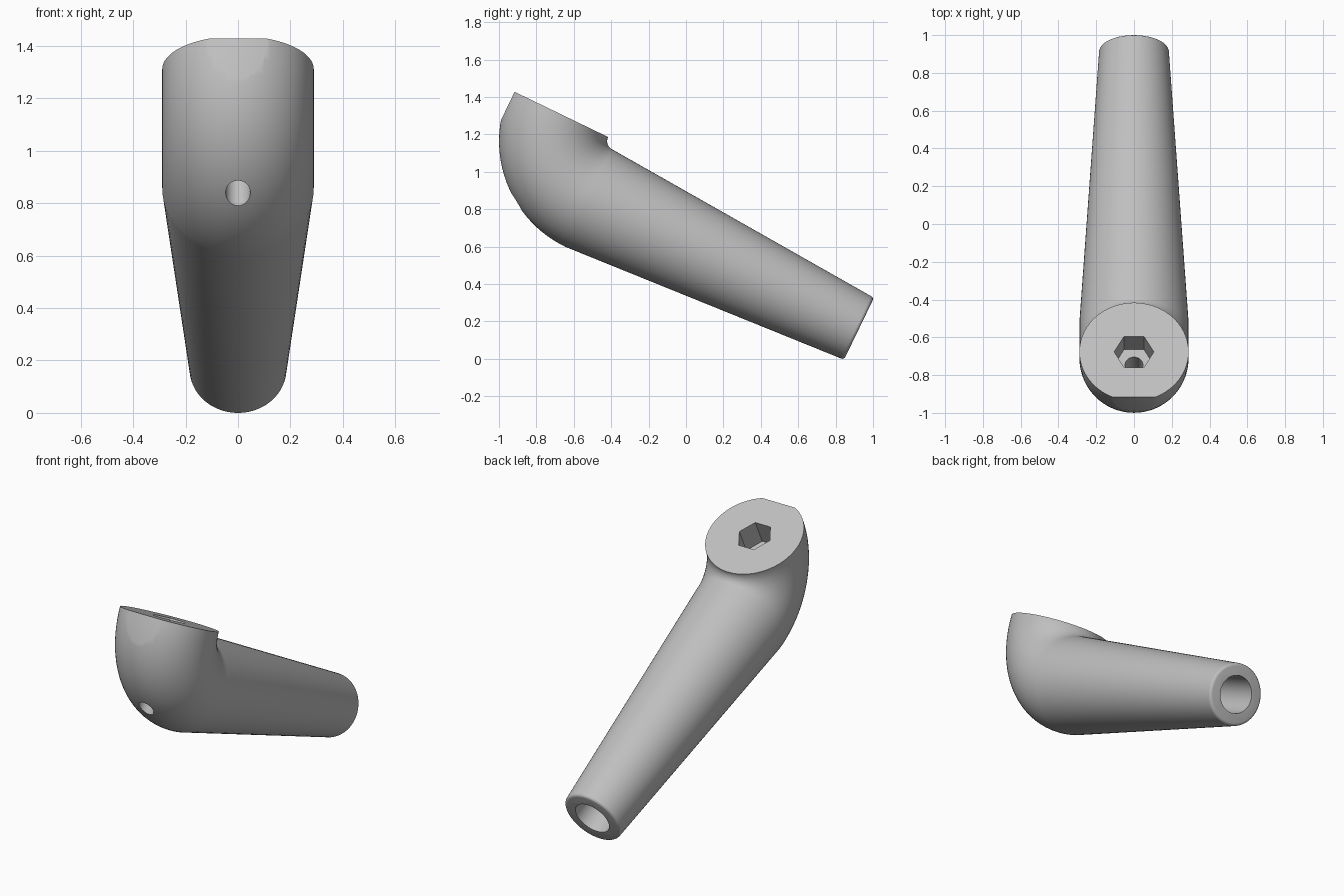
import bpy, bmesh
from math import radians, pi, sin, cos
from mathutils import Matrix

if "Cube" in bpy.data.objects:
    bpy.data.objects.remove(bpy.data.objects["Cube"])

TILT = radians(-25.8)     # slope of the grip below horizontal
R = 0.289                 # head radius
BEND = 0.339              # bend radius of the elbow centreline
AXIS_Z = 0.553            # grip centreline height before tilting
ELBOW_Y, END_Y = -0.848, 0.756
TOP_Z = AXIS_Z + BEND
HEAD_Y = ELBOW_Y - BEND
SIDES = 72

grey = bpy.data.materials.new("satin grey")
grey.use_nodes = True
colour = (0.52, 0.52, 0.52, 1)
grey.diffuse_color = colour
grey.node_tree.nodes["Principled BSDF"].inputs["Base Color"].default_value = colour


def make_object(name, bm):
    bmesh.ops.recalc_face_normals(bm, faces=bm.faces)
    mesh = bpy.data.meshes.new(name)
    bm.to_mesh(mesh)
    bm.free()
    mesh.materials.append(grey)
    obj = bpy.data.objects.new(name, mesh)
    bpy.context.collection.objects.link(obj)
    return obj


def cylinder_cutter(name, radius, depth, place, sides=48):
    bm = bmesh.new()
    bmesh.ops.create_cone(bm, cap_ends=True, segments=sides, radius1=radius,
                          radius2=radius, depth=depth, matrix=place)
    return make_object(name, bm)


# Swept body: quarter-turn elbow, then a tapered grip with a softened end
bm = bmesh.new()
rings = []


def add_ring(y, z, radius, turn):
    # turn 0 faces along the grip, turn 90 degrees faces along the head
    ring = []
    for i in range(SIDES):
        a = 2 * pi * i / SIDES
        out = radius * cos(a)
        ring.append(bm.verts.new((radius * sin(a), y + out * sin(turn), z + out * cos(turn))))
    rings.append(ring)


STEPS = 32
for k in range(STEPS + 1):
    turn = pi / 2 * (1 - k / STEPS)
    add_ring(ELBOW_Y - BEND * sin(turn), TOP_Z - BEND * cos(turn), R, turn)
END_R, SOFT = 0.185, 0.018
for k in range(5):
    a = pi / 2 * k / 4
    add_ring(END_Y - SOFT + SOFT * sin(a), AXIS_Z, END_R - SOFT + SOFT * cos(a), 0)

for r1, r2 in zip(rings, rings[1:]):
    for i in range(SIDES):
        j = (i + 1) % SIDES
        bm.faces.new((r1[i], r1[j], r2[j], r2[i]))
bm.faces.new(rings[0])
bm.faces.new(rings[-1])
body = make_object("handle_body", bm)

# Cutters: hex socket, screw hole, grip bore, front flat
SOCKET = 0.16
hex_turn = Matrix.Rotation(radians(90), 4, "Z")
cutters = [
    cylinder_cutter("socket_cutter", 0.105, SOCKET * 2,
                    Matrix.Translation((0, HEAD_Y, TOP_Z)) @ hex_turn, 6),
    cylinder_cutter("screw_hole_cutter", 0.047, 0.8,
                    Matrix.Translation((0, HEAD_Y, TOP_Z - SOCKET / 2 - 0.4))),
    cylinder_cutter("grip_bore_cutter", 0.112, 1.6,
                    Matrix.Translation((0, END_Y, AXIS_Z)) @ Matrix.Rotation(pi / 2, 4, "X")),
]
flat = bmesh.new()
bmesh.ops.create_cube(flat, size=1, matrix=Matrix.Translation((0, -1.953, TOP_Z)))
cutters.append(make_object("front_flat_cutter", flat))

# Corner of the hexagon must point sideways
xs = [abs(v.co.x) for v in cutters[0].data.vertices]
if max(xs) < 0.1:
    cutters[0].data.transform(Matrix.Translation((0, HEAD_Y, 0)) @ Matrix.Rotation(pi / 6, 4, "Z")
                              @ Matrix.Translation((0, -HEAD_Y, 0)))

bpy.context.view_layer.objects.active = body
for cutter in cutters:
    cutter.hide_render = True
    mod = body.modifiers.new(cutter.name, "BOOLEAN")
    mod.operation = "DIFFERENCE"
    mod.solver = "EXACT"
    mod.object = cutter
    bpy.ops.object.modifier_apply(modifier=mod.name)
for cutter in cutters:
    bpy.data.objects.remove(cutter)

# Tilt into place, then smooth
body.data.transform(Matrix.Rotation(TILT, 4, "X"))
low = min(v.co.z for v in body.data.vertices)
ys = [v.co.y for v in body.data.vertices]
body.data.transform(Matrix.Translation((0, -(min(ys) + max(ys)) / 2, -low)))
bpy.ops.object.select_all(action="DESELECT")
body.select_set(True)
bpy.ops.object.shade_smooth_by_angle(angle=radians(30))
